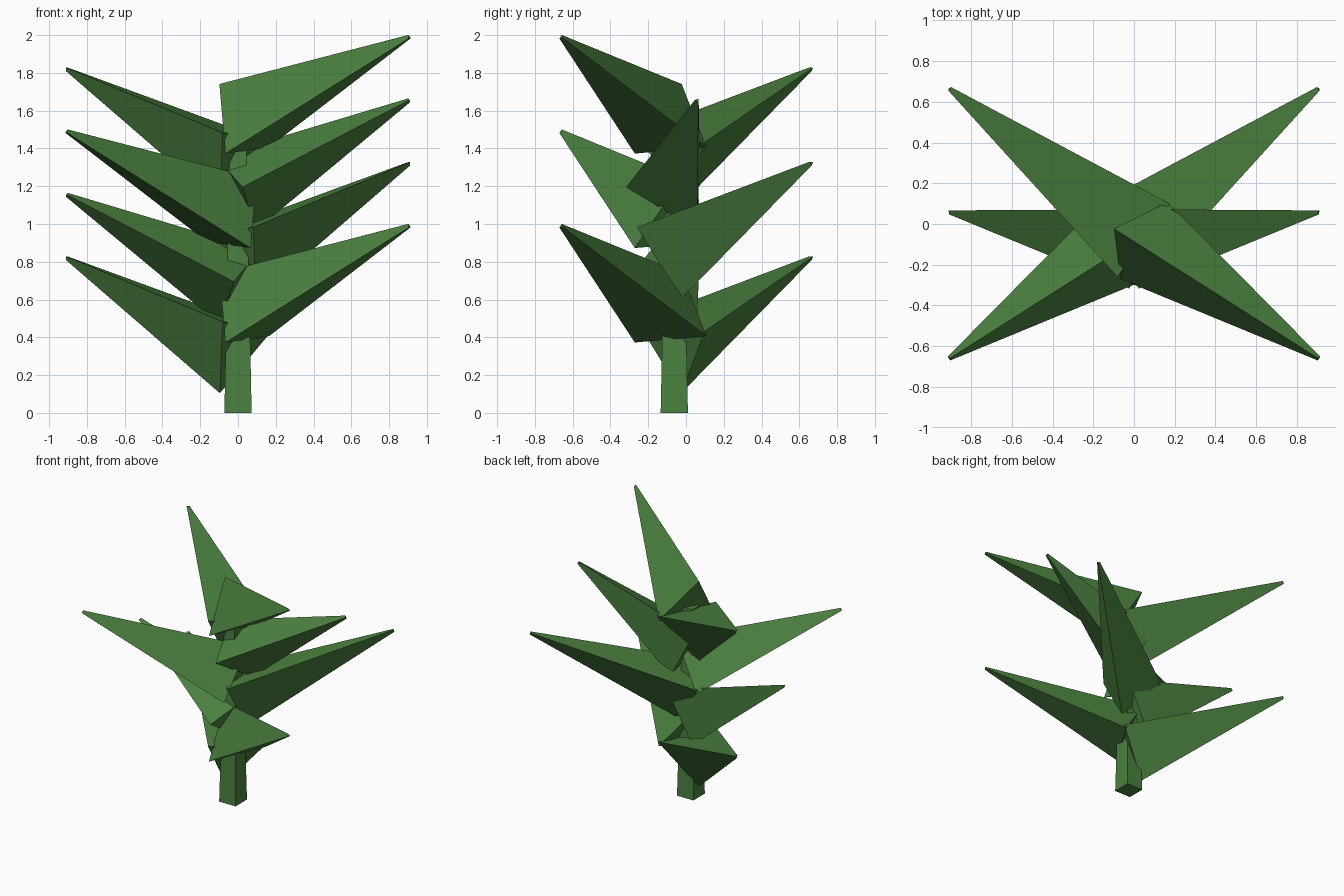
import bpy, bmesh
from math import radians
from mathutils import Matrix, Vector

cube = bpy.data.objects.get("Cube")
if cube:
    bpy.data.objects.remove(cube, do_unlink=True)

# Single leaf green
green = bpy.data.materials.new("leaf_green")
green.use_nodes = True
colour = (0.07, 0.22, 0.05, 1)
green.diffuse_color = colour
bsdf = next(n for n in green.node_tree.nodes if n.type == 'BSDF_PRINCIPLED')
bsdf.inputs["Base Color"].default_value = colour

STEM_Y = -0.062


def tapered_prism(name, start, end, corner, sides, r_start, r_end):
    """Flat-sided cone from start to end, one edge facing the corner direction."""
    axis = (end - start).normalized()
    u = (corner - axis * corner.dot(axis)).normalized()
    bm = bmesh.new()
    rings = []
    for centre, radius in ((start, r_start), (end, r_end)):
        rings.append([bm.verts.new(centre + Matrix.Rotation(radians(360 * k / sides), 3, axis) @ u * radius)
                      for k in range(sides)])
    low, high = rings
    bm.faces.new(low)
    bm.faces.new(high)
    for k in range(sides):
        n = (k + 1) % sides
        bm.faces.new((low[k], low[n], high[n], high[k]))
    bmesh.ops.recalc_face_normals(bm, faces=bm.faces)
    mesh = bpy.data.meshes.new(name)
    bm.to_mesh(mesh)
    bm.free()
    mesh.materials.append(green)
    obj = bpy.data.objects.new(name, mesh)
    bpy.context.collection.objects.link(obj)


# Square stem, narrowing towards the top
tapered_prism("stem", Vector((0, STEM_Y, 0)), Vector((0, STEM_Y, 1.5)),
              Vector((1, 1, 0)), 4, 0.102, 0.06)

# Three leaf poses (tip y, corner direction), repeated up the stem on alternating sides
poses = [
    ("back", 0.664, Vector((0.1, 0.04, -0.23))),
    ("front", -0.66, Vector((-0.1, 0.04, 0.235))),
    ("side", 0.06, Vector((0.02, -0.25, 0.02))),
]
for i in range(8):
    side = 1 if i % 2 else -1
    pose, tip_y, corner = poses[i % 3]
    corner = Vector((corner.x * side, corner.y, corner.z))
    base_z = 0.34 + i * 0.1667
    tip = Vector((0.907 * side, tip_y, base_z + 0.482))
    tapered_prism(f"{pose}_leaf_{i + 1}", Vector((0, STEM_Y, base_z)), tip, corner, 3, 0.257, 0.013)
